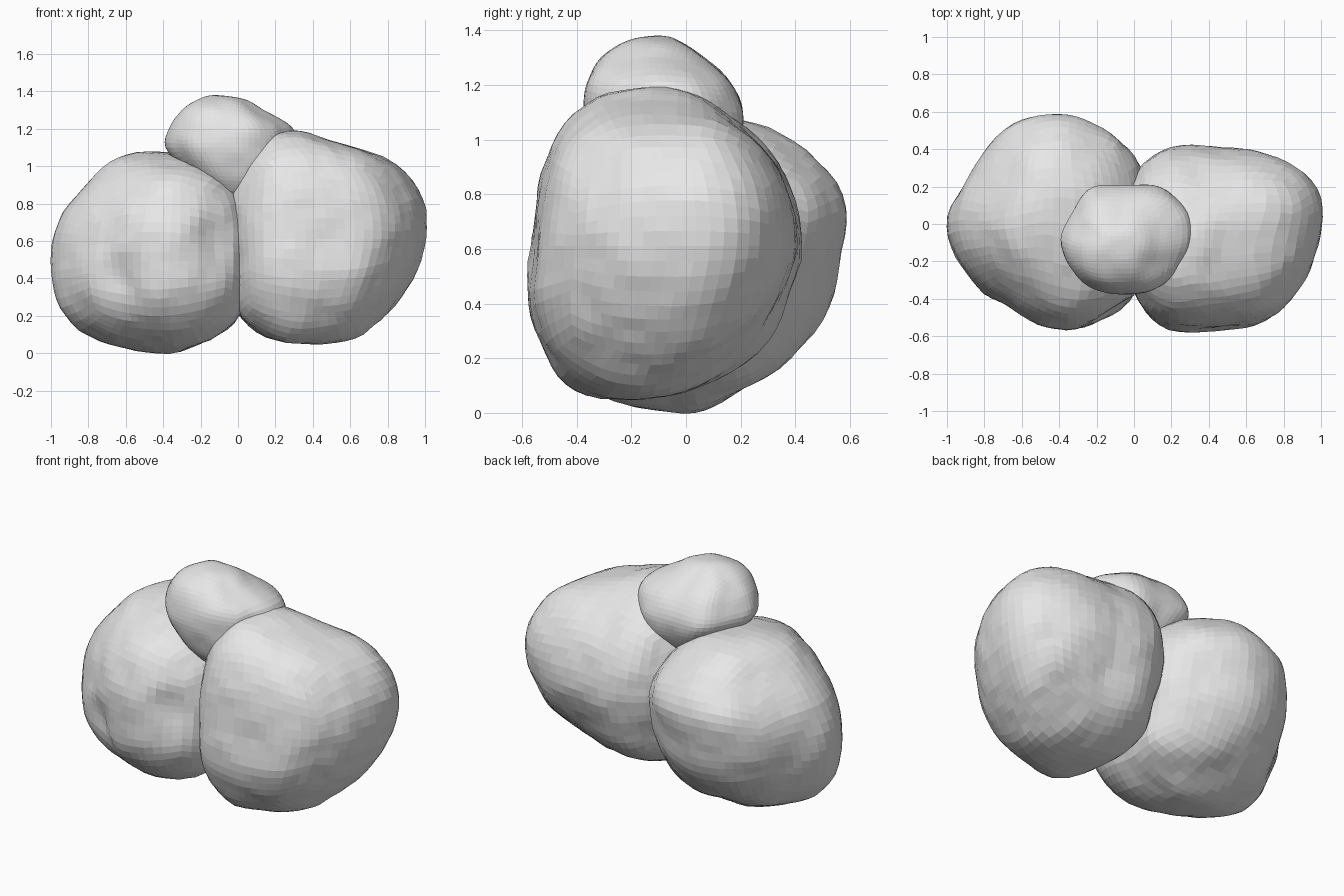
import bpy, bmesh, math
from mathutils import Vector, noise

cube = bpy.data.objects.get("Cube")
if cube:
    bpy.data.objects.remove(cube)

# One plain stone colour
stone = bpy.data.materials.new("stone_grey")
stone.use_nodes = True
colour = (0.8, 0.8, 0.8, 1)
stone.diffuse_color = colour
stone.node_tree.nodes["Principled BSDF"].inputs["Base Color"].default_value = colour


def spline(a, b, c, d, t):
    """Smooth blend from b to c."""
    return b + 0.5 * t * (c - a + t * (2*a - 5*b + 4*c - d + t * (3*(b - c) + d - a)))


def polar(radii, angle):
    """Radius of the closed plan outline at an angle."""
    n = len(radii)
    s = (angle / math.tau) % 1 * n
    i = int(s)
    return spline(*(radii[(i + k) % n] for k in (-1, 0, 1, 2)), s - i)


def level(rows, s):
    """Height and extents between the listed levels."""
    i = min(int(s), len(rows) - 4)
    return [spline(*vals, s - i) for vals in zip(*rows[i:i + 4])]


def flip(row):
    z, x0, x1, y0, y1 = row
    return (z, x1, x0, y1, y0)


def boulder(name, bottom, rows, top, plan, rough, lobes=()):
    """Quad sphere fitted to levels (z, x min, x max, y min, y max) and a plan."""
    rows = [(p[2], p[0], p[0], p[1], p[1]) if len(p) == 3 else p
            for p in (bottom, *rows, top)]
    rows = [flip(rows[1]), *rows, flip(rows[-2])]
    steps = len(rows) - 3
    bm = bmesh.new()
    bmesh.ops.create_cube(bm, size=2)
    bmesh.ops.subdivide_edges(bm, edges=bm.edges[:], cuts=15, use_grid_fill=True)
    for v in bm.verts:
        d = Vector([math.tan(c * math.pi / 4) for c in v.co]).normalized()
        lat = math.asin(max(-1, min(1, d.z))) / math.pi + 0.5
        z, x0, x1, y0, y1 = level(rows, lat * steps)
        a = math.atan2(d.y, d.x)
        r = polar(plan, a)
        p = Vector(((x0 + x1) / 2 + (x1 - x0) / 2 * r * math.cos(a),
                    (y0 + y1) / 2 + (y1 - y0) / 2 * r * math.sin(a), z))
        # Weathered bumps, then the larger swellings and hollows
        push = rough * (noise.noise(p * 4) + 0.5 * noise.noise(p * 10))
        for centre, size, height in lobes:
            push += height * math.exp(-((p - Vector(centre)).length / size) ** 2)
        v.co = p + d * push
    bmesh.ops.recalc_face_normals(bm, faces=bm.faces[:])
    mesh = bpy.data.meshes.new(name)
    bm.to_mesh(mesh)
    bm.free()
    mesh.materials.append(stone)
    obj = bpy.data.objects.new(name, mesh)
    bpy.context.collection.objects.link(obj)


# Tall boulder on the left, fuller at the upper back than the lower back
boulder("left_boulder", (.41, -.2, .04), [
    (.08, .15, .62, -.39, .05),
    (.21, 0, .80, -.5, .26),
    (.39, -.04, .92, -.57, .37),
    (.61, -.06, 1, -.56, .43),
    (.83, -.06, .97, -.53, .39),
    (1.02, 0, .82, -.46, .25),
    (1.15, .14, .47, -.32, .06)], (.3, -.12, 1.185),
    (1, 1.08, 1, .95, 1.1, 1.08, 1, 1.05, 1.12, .99, 1, .95), .014,
    [((.8, .2, .88), .2, .03), ((.6, .2, .2), .22, -.04)])

# Wide boulder on the right, its front swelling out over a crease
boulder("right_boulder", (-.42, 0, 0), [
    (.04, -.69, -.22, -.25, .13),
    (.16, -.89, -.02, -.45, .34),
    (.34, -.98, .04, -.57, .49),
    (.54, -1, .06, -.58, .56),
    (.75, -.94, .04, -.55, .59),
    (.92, -.8, -.05, -.45, .48),
    (1.04, -.65, -.22, -.22, .3)], (-.43, .08, 1.08),
    (1, 1.08, 1.02, 1, .96, .9, 1, .91, .86, .95, 1.06, 1.1), .014,
    [((-.62, -.45, .4), .12, -.05), ((-.12, -.5, .62), .13, -.04)])

# Small boulder resting on both
boulder("top_boulder", (-.05, -.1, .82), [
    (.84, -.15, .1, -.25, .05),
    (.9, -.2, .2, -.32, .14),
    (.99, -.3, .27, -.36, .2),
    (1.1, -.39, .3, -.38, .22),
    (1.21, -.37, .28, -.365, .17),
    (1.3, -.3, .13, -.31, .07),
    (1.36, -.2, .03, -.21, -.02)], (-.1, -.11, 1.375),
    (1, 1.07, 1.05, .96, 1.05, .96, 1, 1, 1.03, 1, 1.01, .93), .01)
